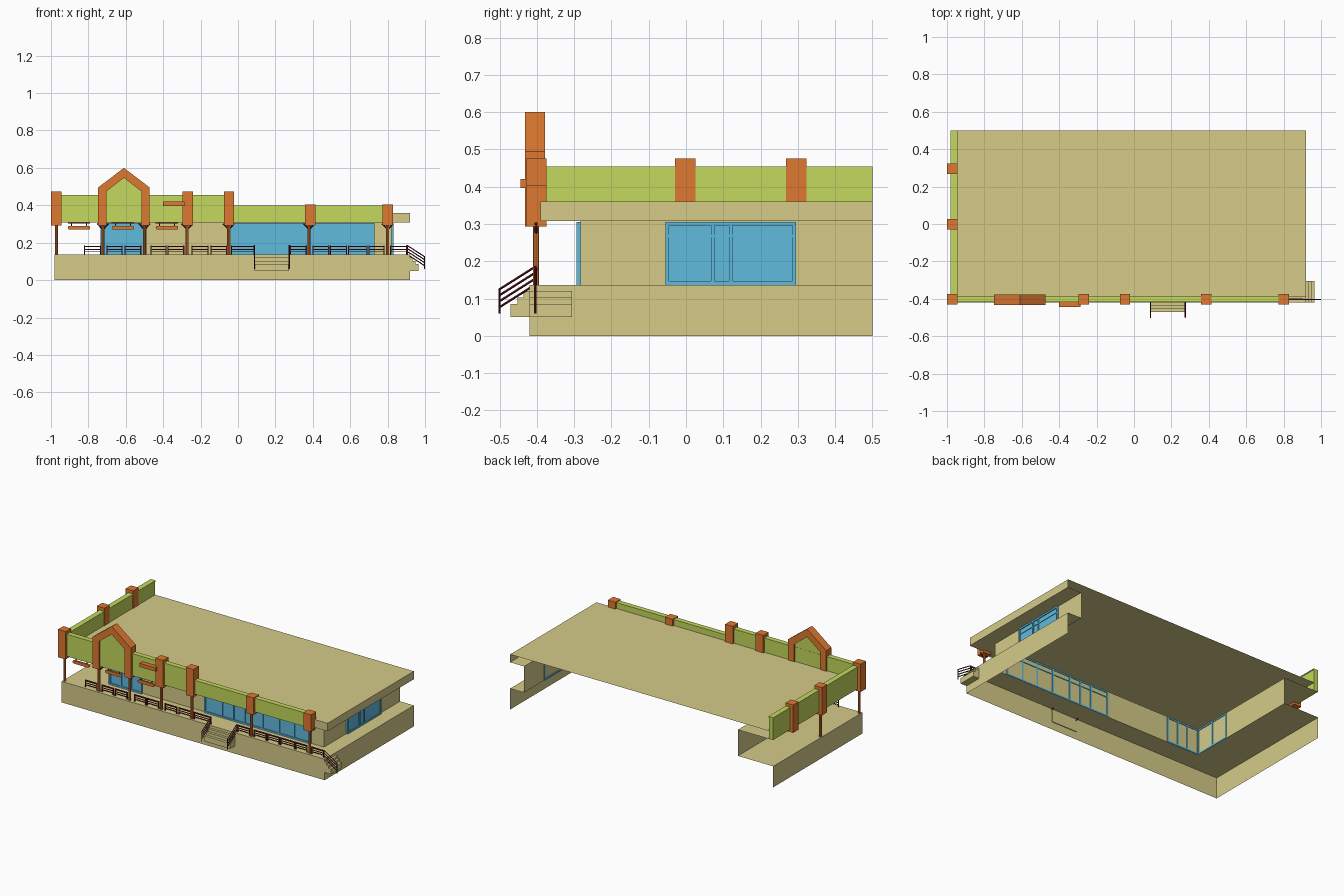
import bpy, bmesh, math
from mathutils import Vector, Matrix

if "Cube" in bpy.data.objects:
    bpy.data.objects.remove(bpy.data.objects["Cube"])


def material(name, rgb):
    m = bpy.data.materials.new(name)
    m.diffuse_color = (*rgb, 1)
    m.use_nodes = True
    m.node_tree.nodes["Principled BSDF"].inputs["Base Color"].default_value = m.diffuse_color
    return m


BEIGE = material("beige", (0.67, 0.60, 0.25))
BLUE = material("blue", (0.12, 0.50, 0.73))
GREEN = material("lime", (0.55, 0.69, 0.11))
ORANGE = material("orange", (0.73, 0.19, 0.03))
MAROON = material("maroon", (0.13, 0.01, 0.02))


def finish(name, bm, mat):
    me = bpy.data.meshes.new(name)
    bm.to_mesh(me)
    bm.free()
    ob = bpy.data.objects.new(name, me)
    me.materials.append(mat)
    bpy.context.collection.objects.link(ob)
    return ob


def add_box(bm, x0, x1, y0, y1, z0, z1):
    mat = Matrix.Translation(((x0 + x1) / 2, (y0 + y1) / 2, (z0 + z1) / 2))
    mat = mat @ Matrix.Diagonal((x1 - x0, y1 - y0, z1 - z0, 1))
    bmesh.ops.create_cube(bm, size=1, matrix=mat)


def add_rod(bm, a, b, r, sides=4):
    a, b = Vector(a), Vector(b)
    rot = (b - a).to_track_quat('Z', 'Y').to_matrix().to_4x4()
    bmesh.ops.create_cone(bm, cap_ends=True, segments=sides, radius1=r, radius2=r,
                          depth=(b - a).length, matrix=Matrix.Translation((a + b) / 2) @ rot)


def boxes(name, mat, items):
    bm = bmesh.new()
    for it in items:
        add_box(bm, *it)
    return finish(name, bm, mat)


def prism(name, mat, pts, y0, y1):
    # outline in x, z extruded along y
    bm = bmesh.new()
    f = bm.faces.new([bm.verts.new((x, y0, z)) for x, z in pts])
    ext = bmesh.ops.extrude_face_region(bm, geom=[f])
    vs = [v for v in ext["geom"] if isinstance(v, bmesh.types.BMVert)]
    bmesh.ops.translate(bm, verts=vs, vec=(0, y1 - y0, 0))
    bmesh.ops.recalc_face_normals(bm, faces=bm.faces)
    return finish(name, bm, mat)


# Building shell: platform, walls, soffit, fascia and roof, open at the back
BACK, DECK, SOFFIT, ROOF = 0.50, 0.137, 0.308, 0.36
rings = [(-0.98, 0.92, -0.42, 0), (-0.98, 0.92, -0.42, DECK),
         (-0.725, 0.82, -0.283, DECK), (-0.725, 0.82, -0.283, SOFFIT),
         (-0.95, 0.92, -0.39, SOFFIT), (-0.95, 0.92, -0.39, ROOF)]
bm = bmesh.new()
loops = [[bm.verts.new((x, y, z)) for x, y in ((x0, BACK), (x0, yf), (x1, yf), (x1, BACK))]
         for x0, x1, yf, z in rings]
for lo, hi in zip(loops, loops[1:]):
    for i in range(3):
        bm.faces.new((lo[i], lo[i + 1], hi[i + 1], hi[i]))
bm.faces.new(loops[-1])
finish("building_shell", bm, BEIGE)


# Windows: a glass sheet outside the wall with a frame running through it
def window(name, axis, wall, out, splits, rail=None):
    a, b, z0, z1, t = splits[0], splits[-1], DECK, SOFFIT - 0.002, 0.005

    def part(u0, u1, d0, d1, w0, w1):
        lo, hi = sorted((wall + out * d0, wall + out * d1))
        return (u0, u1, lo, hi, w0, w1) if axis == 'x' else (lo, hi, u0, u1, w0, w1)

    boxes(name + "_glass", BLUE, [part(a, b, 0.002, 0.005, z0, z1)])
    bars = [part(s - t, s + t, -0.004, 0.011, z0, z1) for s in splits]
    bars += [part(a, b, -0.004, 0.011, z, z + 0.01) for z in (z0, z1 - 0.01)]
    if rail:
        bars.append(part(a, b, -0.004, 0.009, rail, rail + 0.007))
    boxes(name + "_frame", BLUE, bars)


window("left_front_window", 'x', -0.283, -1, [-0.72, -0.64, -0.57, -0.495])
window("main_front_window", 'x', -0.283, -1,
       [-0.035, 0.09, 0.17, 0.25, 0.38, 0.50, 0.61, 0.725], 0.265)
window("left_side_window", 'y', -0.725, -1, [-0.28, -0.155, -0.03])
window("right_side_window", 'y', 0.82, 1, [-0.05, 0.072, 0.12, 0.29], 0.265)

# Parapets with a thin cap
boxes("left_parapet", GREEN, [(-0.978, -0.948, -0.415, BACK, SOFFIT, 0.447),
                              (-0.98, -0.945, -0.417, BACK, 0.447, 0.454)])
boxes("front_parapet", GREEN, [(-0.978, -0.04, -0.415, -0.387, SOFFIT, 0.447),
                               (-0.98, -0.04, -0.418, -0.385, 0.447, 0.454),
                               (-0.04, 0.80, -0.415, -0.387, SOFFIT, 0.393),
                               (-0.04, 0.80, -0.418, -0.385, 0.393, 0.40)])

# Square pier blocks along the parapets
H = 0.0275
piers = [(-0.972, -0.402, 0.475), (-0.268, -0.402, 0.475), (-0.048, -0.402, 0.475),
         (0.386, -0.402, 0.405), (0.80, -0.402, 0.405), (-0.972, -0.002, 0.475),
         (-0.972, 0.295, 0.475)]
boxes("parapet_piers", ORANGE,
      [(x - H, x + H, y - H, y + H, 0.293, z) for x, y, z in piers])

# Gable frame with a green infill
C = -0.61
half_out = [(0.138, 0.293), (0.138, 0.495)]
half_in = [(0.093, 0.293), (0.093, 0.475)]
outline = [(C - w, z) for w, z in half_out] + [(C, 0.60)] + [(C + w, z) for w, z in half_out[::-1]]
outline += [(C + w, z) for w, z in half_in] + [(C, 0.547)] + [(C - w, z) for w, z in half_in[::-1]]
prism("gable_frame", ORANGE, outline, -0.432, -0.378)
prism("gable_infill", GREEN, [(C - 0.095, SOFFIT), (C - 0.095, 0.476), (C, 0.549),
                              (C + 0.095, 0.476), (C + 0.095, SOFFIT)], -0.418, -0.386)

# Porch posts with small arms at the top
post_xs = [-0.97, -0.722, -0.50, -0.272, -0.05, 0.38, 0.80]
bm = bmesh.new()
for x, y in [(x, -0.402) for x in post_xs] + [(-0.97, -0.002)]:
    add_rod(bm, (x, y, DECK), (x, y, 0.30), 0.0085, 8)
finish("porch_posts", bm, ORANGE)
bm = bmesh.new()
for x in post_xs[1:]:
    for s in (-1, 1):
        add_rod(bm, (x, -0.402, 0.27), (x + s * 0.03, -0.402, 0.302), 0.004)
finish("post_brackets", bm, MAROON)

# Blank hanging boards with rounded ends and their hangers, plus a wall board
for i, x in enumerate((-0.85, -0.615, -0.38)):
    pts = [(x + s * 0.05 + 0.01 * math.cos(t), 0.28 + 0.01 * math.sin(t))
           for s, start in ((1, -math.pi / 2), (-1, math.pi / 2))
           for t in [start + math.pi * k / 6 for k in range(7)]]
    prism(f"hanging_board_{i + 1}", ORANGE, pts, -0.408, -0.396)
    boxes(f"board_hanger_{i + 1}", MAROON,
          [(x - 0.06, x + 0.06, -0.405, -0.399, 0.302, 0.308),
           (x - 0.042, x - 0.038, -0.404, -0.400, 0.288, 0.304),
           (x + 0.038, x + 0.042, -0.404, -0.400, 0.288, 0.304)])
boxes("wall_board", ORANGE, [(-0.40, -0.285, -0.444, -0.413, 0.396, 0.42)])

# Steps: front flight and right end flight
boxes("front_steps", BEIGE, [(0.088, 0.272, -0.47, -0.415, 0.05, 0.085),
                             (0.088, 0.272, -0.452, -0.415, 0.085, 0.103),
                             (0.088, 0.272, -0.436, -0.415, 0.103, 0.12)])
boxes("right_steps", BEIGE, [(0.915, 0.965, -0.42, -0.305, 0.05, 0.085),
                             (0.915, 0.948, -0.42, -0.305, 0.085, 0.103),
                             (0.915, 0.934, -0.42, -0.305, 0.103, 0.12)])

# Sloping handrails beside the steps
bm = bmesh.new()
flights = [((x, -0.405), (x, -0.50)) for x in (0.088, 0.274)] + [((0.905, -0.404), (0.998, -0.404))]
for (xa, ya), (xb, yb) in flights:
    for k in range(4):
        d = 0.016 * k
        add_rod(bm, (xa, ya, 0.185 - d), (xb, yb, 0.125 - d), 0.003)
    add_rod(bm, (xa, ya, 0.125), (xa, ya, 0.187), 0.003)
    add_rod(bm, (xb, yb, 0.06), (xb, yb, 0.127), 0.003)
finish("step_handrails", bm, MAROON)

# Porch railing panels between the posts
spans = [(-0.82, -0.735), (-0.70, -0.62), (-0.605, -0.52), (-0.465, -0.385), (-0.375, -0.29),
         (-0.245, -0.16), (-0.145, -0.06), (-0.035, 0.085), (0.28, 0.365), (0.40, 0.485),
         (0.495, 0.58), (0.59, 0.69), (0.70, 0.78), (0.815, 0.90)]
items = []
for a, b in spans:
    items += [(p - 0.003, p + 0.003, -0.405, -0.399, DECK, 0.184) for p in (a, b)]
    items += [(a, b, -0.404, -0.400, z - 0.002, z + 0.002) for z in (0.152, 0.164)]
    items.append((a, b, -0.406, -0.398, 0.176, 0.183))
boxes("porch_railing", MAROON, items)
